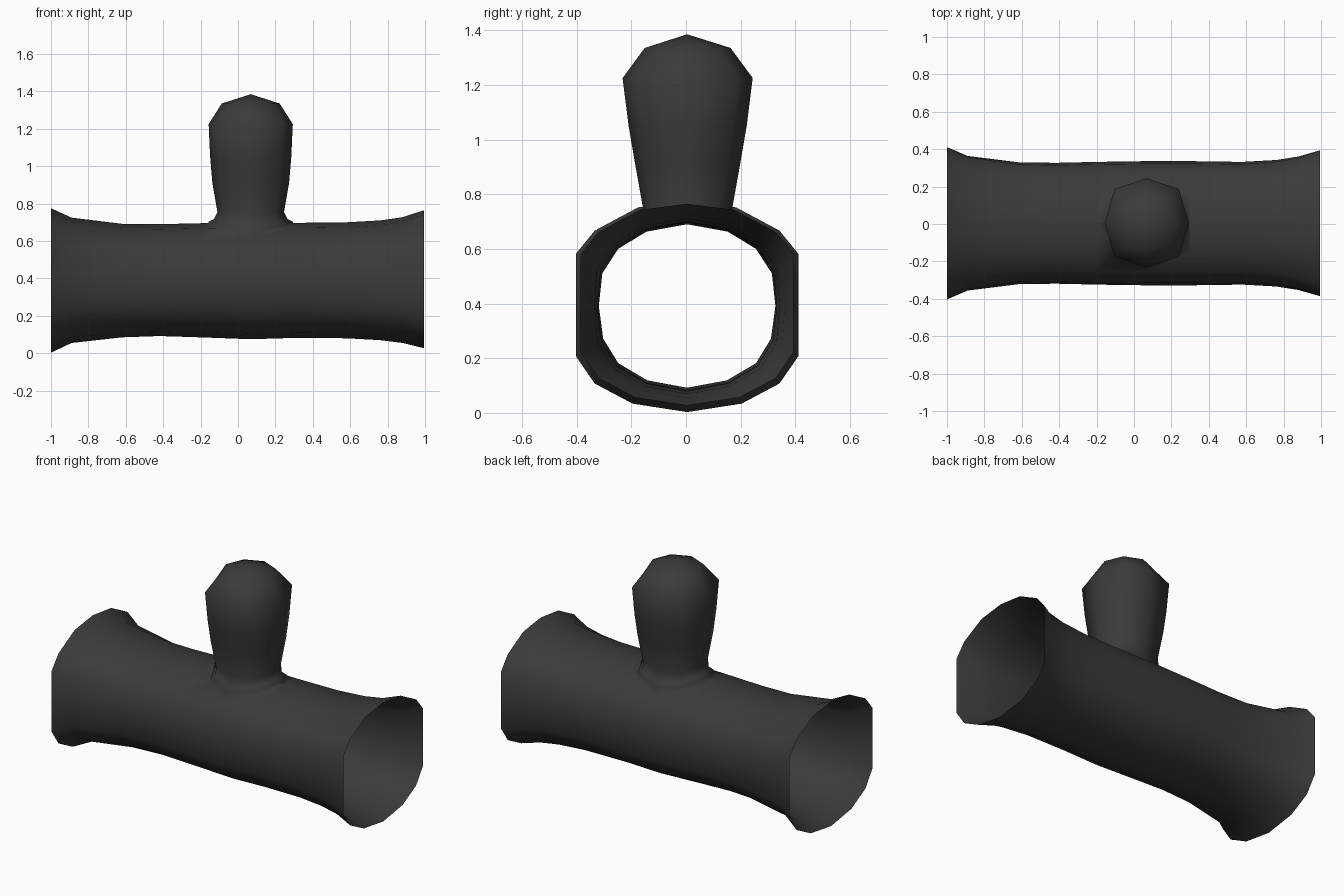
import bpy, bmesh, math

if "Cube" in bpy.data.objects:
    bpy.data.objects.remove(bpy.data.objects["Cube"])

mat = bpy.data.materials.new("charcoal_grey")
mat.diffuse_color = (0.043, 0.043, 0.043, 1)
mat.use_nodes = True
mat.node_tree.nodes["Principled BSDF"].inputs["Base Color"].default_value = mat.diffuse_color


def loft(name, rings, tip=None):
    """Skin a list of vertex rings into a closed solid."""
    bm = bmesh.new()
    rs = [[bm.verts.new(p) for p in r] for r in rings]
    n = len(rs[0])
    for a, b in zip(rs, rs[1:]):
        for i in range(n):
            j = (i + 1) % n
            bm.faces.new((a[i], a[j], b[j], b[i]))
    bm.faces.new(rs[0])
    if tip:
        t = bm.verts.new(tip)
        for i in range(n):
            bm.faces.new((rs[-1][i], rs[-1][(i + 1) % n], t))
    else:
        bm.faces.new(rs[-1])
    bmesh.ops.recalc_face_normals(bm, faces=bm.faces)
    me = bpy.data.meshes.new(name)
    bm.to_mesh(me)
    bm.free()
    me.materials.append(mat)
    ob = bpy.data.objects.new(name, me)
    bpy.context.collection.objects.link(ob)
    return ob


# Cross-section halves (y, z): squarish at the mouths, round in the middle
MOUTH = [(0, 1), (.44, .94), (.83, .72), (1, .5), (1, 0), (1, -.47), (.83, -.73), (.49, -.92), (0, -1)]
ROUND = [(0, 1), (.46, .91), (.78, .70), (.96, .4), (1, 0), (.95, -.4), (.78, -.70), (.45, -.91), (0, -1)]

# x, top z, bottom z, half width, mouth blend
STATIONS = [(-1, .775, .003, .407, 1), (-.89, .725, .055, .36, .5), (-.62, .692, .085, .326, .1),
            (-.42, .69, .092, .323, 0), (-.2, .695, .085, .328, 0), (.07, .70, .075, .332, 0),
            (.3, .697, .082, .332, 0), (.58, .70, .08, .328, .1), (.76, .71, .07, .338, .3),
            (.88, .727, .055, .357, .5), (.995, .765, .027, .39, 1)]
rings = []
for x, top, bot, w, k in STATIONS:
    half = [(m[0] * k + r[0] * (1 - k), m[1] * k + r[1] * (1 - k)) for m, r in zip(MOUTH, ROUND)]
    full = half + [(-y, z) for y, z in half[-2:0:-1]]
    rings.append([(x, y * w + .004, (top + bot) / 2 + z * (top - bot) / 2) for y, z in full])
tube = loft("pipe_tee", rings)

# Branch: z, x radius, y radius, how far the ring follows the pipe's curve
BRANCH = [(.58, .225, .205, 1), (.703, .225, .205, 1), (.717, .197, .18, 1), (.755, .178, .162, .4),
          (.91, .205, .192, 0), (1.05, .217, .216, 0), (1.225, .225, .238, 0), (1.335, .155, .157, 0)]
rings = []
for z, rx, ry, f in BRANCH:
    ring = []
    for i in range(8):
        a = i * math.pi / 4
        s = 1.08 if i % 2 and z < 1.3 and z > .75 else 1
        x, y = rx * s * math.cos(a), ry * s * math.sin(a)
        ring.append((.068 + x, .006 + y, z - f * 1.2 * y * y))
    rings.append(ring)
stub = loft("branch_cutter", rings, (.068, .004, 1.385))
stub.hide_render = True

# Join the branch to the pipe so the surface is continuous
mod = tube.modifiers.new("join", 'BOOLEAN')
mod.operation = 'UNION'
mod.solver = 'EXACT'
mod.object = stub
bpy.context.view_layer.update()
joined = bpy.data.meshes.new_from_object(tube.evaluated_get(bpy.context.evaluated_depsgraph_get()))
tube.modifiers.clear()
tube.data = joined
bpy.data.objects.remove(stub)

# Open both mouths
bm = bmesh.new()
bm.from_mesh(joined)
bm.normal_update()
caps = [f for f in bm.faces if abs(f.normal.x) > .99 and abs(f.calc_center_median().x) > .98]
bmesh.ops.delete(bm, geom=caps, context='FACES')
for f in bm.faces:
    f.smooth = True
    f.material_index = 0
bm.to_mesh(joined)
bm.free()
